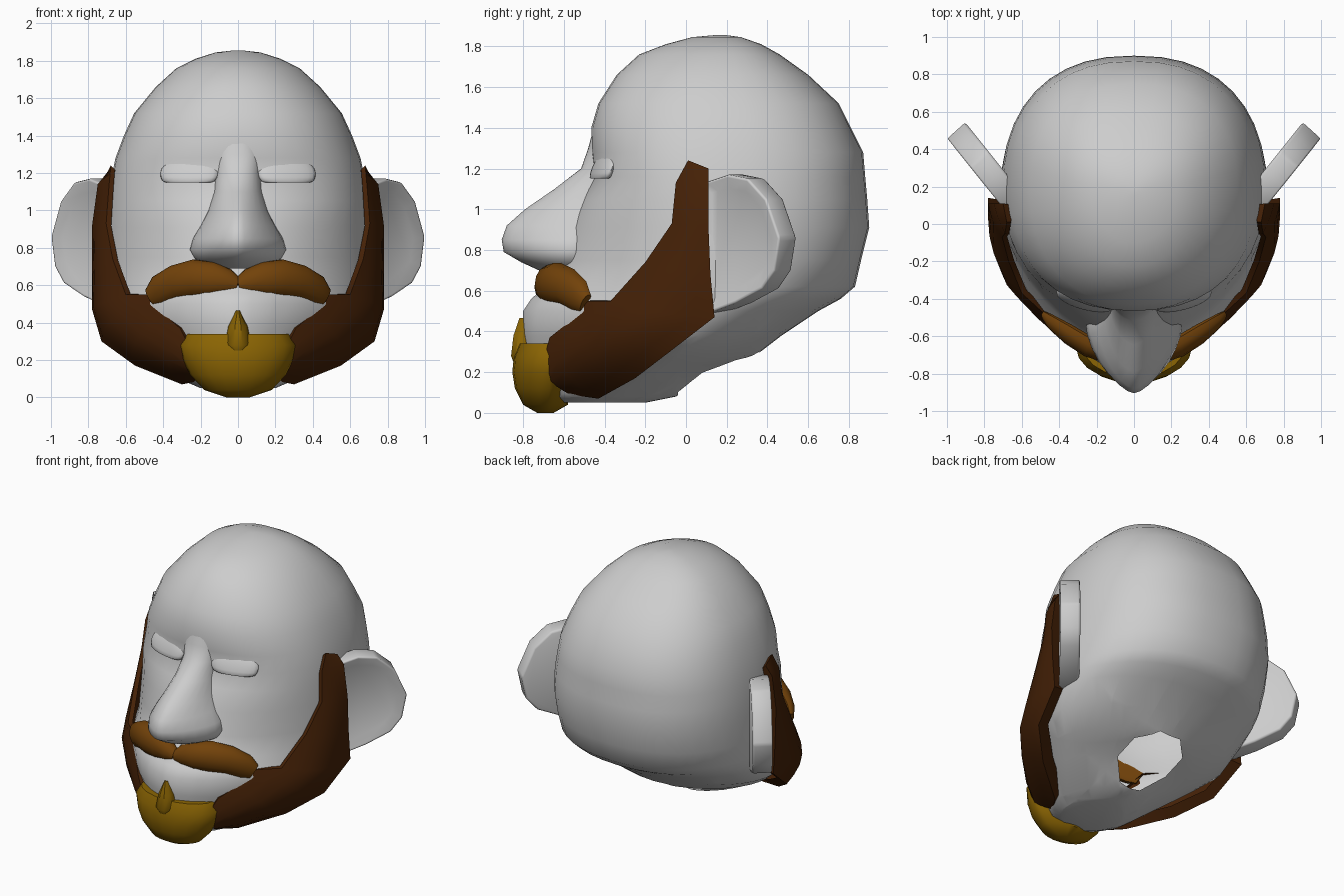
import bpy
import bmesh
from math import cos, sin, pi, radians
from mathutils import Vector, Matrix

cube = bpy.data.objects.get("Cube")
if cube:
    bpy.data.objects.remove(cube, do_unlink=True)


def material(name, color):
    mat = bpy.data.materials.new(name)
    mat.use_nodes = True
    mat.diffuse_color = (*color, 1)
    mat.node_tree.nodes["Principled BSDF"].inputs["Base Color"].default_value = (*color, 1)
    return mat


SKIN = material("light grey skin", (0.61, 0.61, 0.61))
DARK = material("dark brown beard", (0.059, 0.015, 0.002))
BROWN = material("brown moustache", (0.17, 0.055, 0.003))
GOLD = material("golden goatee", (0.26, 0.13, 0.001))


def finish(name, bm, mat, mirror=False, bevel=0, angle=50):
    """Turn a bmesh into a finished, shaded object."""
    mesh = bpy.data.meshes.new(name)
    bm.to_mesh(mesh)
    bm.free()
    mesh.materials.append(mat)
    obj = bpy.data.objects.new(name, mesh)
    bpy.context.collection.objects.link(obj)
    if bevel:
        mod = obj.modifiers.new("soft edges", "BEVEL")
        mod.width = bevel
        mod.segments = 2
    if mirror:
        mod = obj.modifiers.new("mirror", "MIRROR")
        mod.use_mirror_merge = False
    bpy.ops.object.select_all(action="DESELECT")
    obj.select_set(True)
    bpy.context.view_layer.objects.active = obj
    for mod in list(obj.modifiers):
        bpy.ops.object.modifier_apply(modifier=mod.name)
    bpy.ops.object.shade_smooth_by_angle(angle=radians(angle))


def bridge(bm, loops):
    """Skin closed loops of points and cap both ends."""
    rows = [[bm.verts.new(p) for p in loop] for loop in loops]
    count = len(rows[0])
    for low, high in zip(rows, rows[1:]):
        for i in range(count):
            j = (i + 1) % count
            bm.faces.new((low[i], low[j], high[j], high[i]))
    bm.faces.new(rows[0])
    bm.faces.new(rows[-1])
    bmesh.ops.recalc_face_normals(bm, faces=bm.faces)


def power(value, exponent):
    return abs(value) ** exponent * (1 if value >= 0 else -1)


def loft(rings, segments):
    """Rings are height, half width, front y, widest y, back y, front roundness."""
    bm = bmesh.new()
    loops = []
    for z, w, front, mid, back, roundness in rings:
        loop = []
        for i in range(segments):
            a = 2 * pi * i / segments
            # The back grows squarer with height
            n = roundness if sin(a) < 0 else min(2.35, 1.55 + z)
            depth = mid - front if sin(a) < 0 else back - mid
            loop.append((w * power(cos(a), 2 / n), mid + depth * power(sin(a), 2 / n), z))
        loops.append(loop)
    bridge(bm, loops)
    return bm


head = loft([
    (.05, .2, -.62, -.42, -.2, 1.8),
    (.08, .27, -.7, -.38, -.05, 1.8),
    (.2, .44, -.76, -.2, .14, 1.7),
    (.28, .55, -.78, -.1, .34, 1.65),
    (.38, .67, -.8, 0, .47, 1.65),
    (.5, .71, -.8, .05, .65, 1.65),
    (.56, .72, -.76, .08, .76, 1.65),
    (.62, .72, -.69, .1, .83, 1.65),
    (.75, .72, -.62, .12, .86, 1.75),
    (.91, .71, -.58, .15, .9, 1.85),
    (1.05, .7, -.51, .17, .89, 2.1),
    (1.16, .68, -.45, .18, .88, 2.3),
    (1.28, .655, -.465, .18, .87, 2.3),
    (1.4, .61, -.465, .18, .81, 2.2),
    (1.52, .555, -.43, .17, .75, 2.2),
    (1.66, .44, -.34, .17, .6, 2.1),
    (1.76, .33, -.23, .17, .46, 2),
    (1.81, .23, -.1, .17, .37, 2),
    (1.845, .12, .03, .17, .27, 2),
    (1.856, .02, .15, .17, .19, 2),
], 40)

# Eight-sided open neck cut into the underside
centre = Vector((0, .16, 0))
sides = [Vector((cos(k * pi / 4), sin(k * pi / 4), 0)) for k in range(8)]
for side in sides:
    under = [f for f in head.faces if f.calc_center_median().z < .45]
    geom = under + list({e for f in under for e in f.edges} | {v for f in under for v in f.verts})
    bmesh.ops.bisect_plane(head, geom=geom, plane_co=centre + side * .2, plane_no=side)
neck = []
for f in head.faces:
    c = f.calc_center_median()
    if c.z < .45 and all((c - centre).dot(side) < .2 for side in sides):
        neck.append(f)
bmesh.ops.delete(head, geom=neck, context="FACES")
finish("head", head, SKIN)

# Nose, widening softly into the brow
finish("nose", loft([
    (.69, .14, -.7, -.56, -.5, 1.6),
    (.74, .23, -.81, -.55, -.48, 1.6),
    (.79, .257, -.895, -.55, -.46, 1.55),
    (.85, .24, -.905, -.54, -.45, 1.55),
    (.92, .2, -.88, -.52, -.44, 1.6),
    (1.0, .16, -.79, -.48, -.4, 1.7),
    (1.1, .13, -.645, -.43, -.35, 1.8),
    (1.2, .12, -.515, -.4, -.35, 2),
    (1.3, .12, -.48, -.4, -.35, 2.2),
    (1.45, .09, -.44, -.4, -.35, 2.2),
], 28), SKIN)

# Closed eyelids: tops sink into the brow, lower edges stand out flat
lid = bmesh.new()
bmesh.ops.create_uvsphere(lid, u_segments=24, v_segments=14, radius=1)
for v in lid.verts:
    v.co.z = max(v.co.z, -.5)
    v.co.y += v.co.z * .9
place = Matrix.Translation((.26, -.405, 1.2)) @ Matrix.Rotation(radians(15), 4, "Z")
lid.transform(place @ Matrix.Diagonal((.16, .042, .1, 1)))
finish("eyelids", lid, SKIN, mirror=True)

# Ears: a flared plate with a hollowed outer face
outline = [(.08, 1.13), (.2, 1.17), (.3, 1.15), (.39, 1.05), (.455, .86),
           (.43, .7), (.37, .61), (.24, .54), (.08, .48)]
ear = bmesh.new()
outer = [Vector((.72 + (y - .1) * .8, y, z)) for y, z in outline]
bridge(ear, [outer, [p + Vector((-.1, .09, 0)) for p in outer]])
ear.faces.ensure_lookup_table()
bmesh.ops.inset_region(ear, faces=[ear.faces[-2]], thickness=.07, depth=-.03)
finish("ears", ear, SKIN, mirror=True, bevel=.015, angle=80)

# Full beard: a strip from sideburn to chin, front edge and back edge per station
stations = [
    ((.68, .01, 1.24), (.7, .11, 1.2)),
    ((.69, -.05, 1.13), (.75, .11, 1.14)),
    ((.705, -.07, .93), (.78, .11, .92)),
    ((.67, -.2, .74), (.78, .12, .68)),
    ((.6, -.37, .55), (.78, .14, .47)),
    ((.48, -.48, .55), (.73, -.08, .3)),
    ((.4, -.57, .45), (.55, -.25, .17)),
    ((.31, -.67, .37), (.3, -.43, .07)),
    ((.25, -.7, .25), (.2, -.57, .09)),
]
beard = bmesh.new()
columns = 6
core = Vector((0, 0, .6))
rows = []
for k, (front, back) in enumerate(stations):
    front, back = Vector(front), Vector(back)
    swell = Vector((.8, -.5, -.2)) * (back - front).length * .035 * k
    points = [front.lerp(back, i / columns) + swell * sin(pi * i / columns)
              for i in range(columns + 1)]
    # Turn both edges in towards the head to give the strip thickness
    points.insert(0, front + (core - front).normalized() * .03)
    points.append(back + (core - back).normalized() * .08)
    rows.append([beard.verts.new(p) for p in points])
for a, b in zip(rows, rows[1:]):
    for i in range(len(a) - 1):
        beard.faces.new((a[i], b[i], b[i + 1], a[i + 1]))
beard.faces.new(rows[0])
finish("beard", beard, DARK, mirror=True)

# Moustache: a tapered tube, flat behind; centre, depth radius, height radius
path = [((0, -.69, .6), .04, .04), ((.05, -.685, .615), .06, .07),
        ((.13, -.67, .63), .075, .095), ((.23, -.635, .635), .08, .105),
        ((.33, -.575, .615), .075, .095), ((.42, -.52, .57), .055, .085),
        ((.465, -.49, .535), .03, .055)]
centres = [Vector(p) for p, _, _ in path]
angles = [2 * pi * i / 14 for i in range(14)]
loops = []
for k, (_, depth, height) in enumerate(path):
    along = centres[min(k + 1, len(path) - 1)] - centres[max(k - 1, 0)]
    side = along.cross(Vector((0, 0, 1))).normalized()
    up = side.cross(along).normalized()
    loops.append([centres[k] + side * depth * max(cos(a), -.4) + up * height * sin(a)
                  for a in angles])
moustache = bmesh.new()
bridge(moustache, loops)
finish("moustache", moustache, BROWN, mirror=True)

# Goatee and the tuft under the lip
finish("goatee", loft([
    (0, .06, -.73, -.69, -.65, 2),
    (.04, .18, -.8, -.68, -.58, 2),
    (.12, .255, -.84, -.67, -.57, 2),
    (.2, .295, -.853, -.66, -.58, 2),
    (.28, .31, -.845, -.66, -.6, 2),
    (.34, .27, -.82, -.66, -.63, 2),
], 20), GOLD)
finish("lip_tuft", loft([
    (.25, .05, -.85, -.8, -.76, 2),
    (.28, .07, -.862, -.8, -.76, 2),
    (.38, .052, -.85, -.79, -.75, 2),
    (.465, .012, -.82, -.78, -.76, 2),
], 10), GOLD, angle=35)
